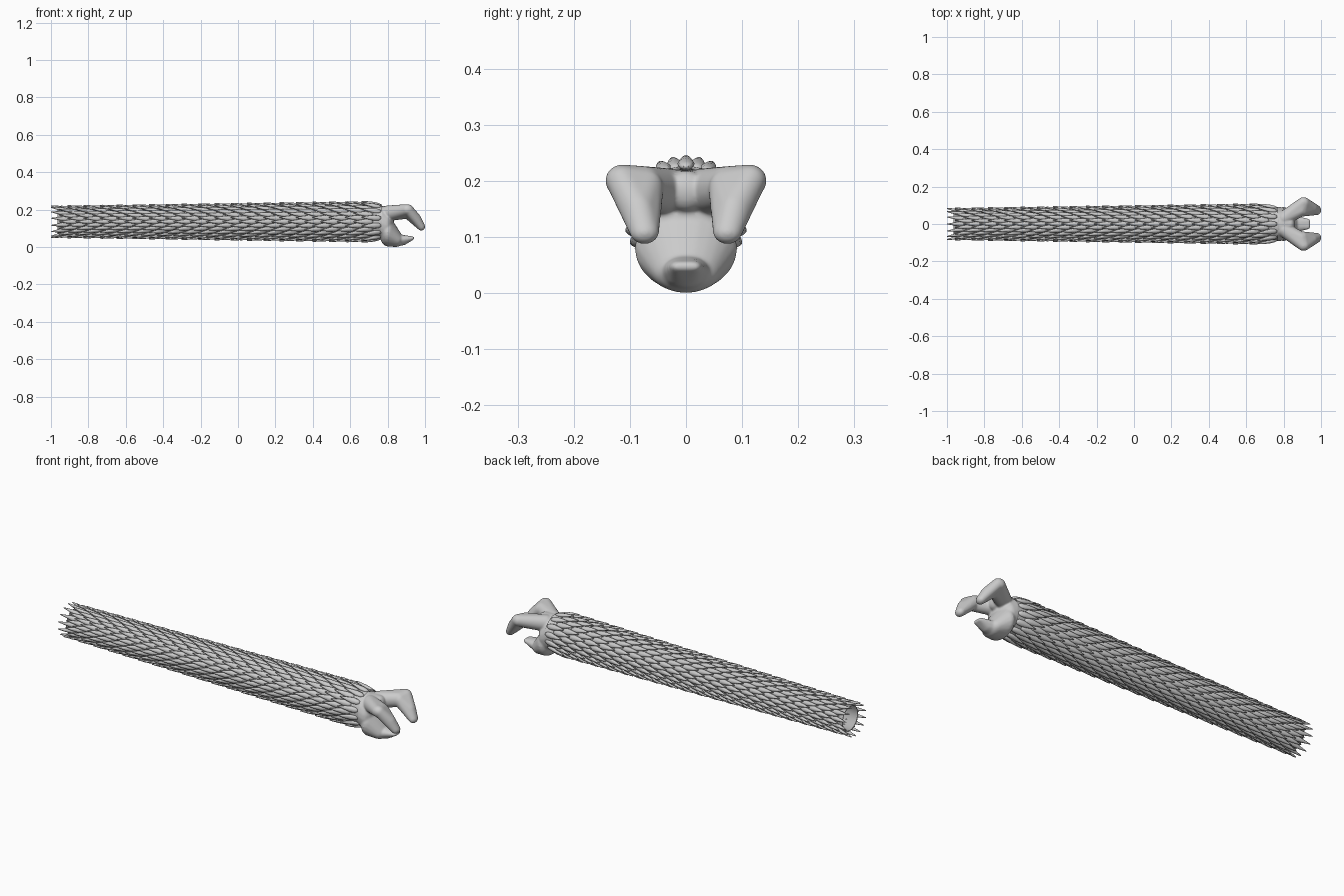
import bpy, bmesh, math
from mathutils import Vector

if "Cube" in bpy.data.objects:
    bpy.data.objects.remove(bpy.data.objects["Cube"])

CZ = 0.135            # height of the body axis
X0, X1 = -0.965, 0.77  # tube ends


def tube_radius(x):
    t = (x + 1) / 1.75
    return 0.066 + 0.025 * t


def finish(bm, name, angle=40):
    bmesh.ops.recalc_face_normals(bm, faces=bm.faces)
    me = bpy.data.meshes.new(name)
    bm.to_mesh(me)
    bm.free()
    ob = bpy.data.objects.new(name, me)
    bpy.context.collection.objects.link(ob)
    for p in me.polygons:
        p.use_smooth = True
    return ob


# Hollow body tube, open at the tail
bm = bmesh.new()
N = 42
rings = []
for x, dr in [(X1, 0), (0.2, 0), (-0.4, 0), (X0, 0), (X0, -0.006), (0.6, -0.006)]:
    r = tube_radius(x) + dr
    rings.append([bm.verts.new((x, r * math.sin(2 * math.pi * i / N),
                                CZ + r * math.cos(2 * math.pi * i / N))) for i in range(N)])
for a, b in zip(rings, rings[1:]):
    for i in range(N):
        j = (i + 1) % N
        bm.faces.new((a[i], a[j], b[j], b[i]))
bm.faces.new(rings[-1])
finish(bm, "body_tube")

# Overlapping pointed scales in staggered rings, swept toward the tail
bm = bmesh.new()
PER, ROWS, LENGTH, SIDES = 14, 39, 0.105, 8
# fraction along scale, half width, half thickness, lift above the tube
SECTIONS = [(0.0, 0.006, 0.003, -0.001), (0.12, 0.0135, 0.008, 0.001),
            (0.35, 0.0155, 0.010, 0.005), (0.62, 0.0105, 0.008, 0.011),
            (0.85, 0.0055, 0.005, 0.016), (1.0, 0.002, 0.002, 0.019)]
for row in range(ROWS):
    base = 0.765 - row * (0.765 - LENGTH + 1.0) / (ROWS - 1)
    k = 0.8 + 0.2 * (base + 1) / 1.75
    for n in range(PER):
        a = 2 * math.pi * (n + 0.5 * (row % 2)) / PER
        out = Vector((0, math.sin(a), math.cos(a)))
        side = Vector((0, math.cos(a), -math.sin(a)))
        prev = None
        for f, w, h, lift in SECTIONS:
            x = base - LENGTH * f
            c = Vector((x, 0, CZ)) + out * (tube_radius(x) + lift)
            ring = []
            for s in range(SIDES):
                t = 2 * math.pi * s / SIDES
                ring.append(bm.verts.new(c + side * (w * k * math.cos(t)) + out * (h * math.sin(t))))
            if prev:
                for s in range(SIDES):
                    u = (s + 1) % SIDES
                    bm.faces.new((prev[s], prev[u], ring[u], ring[s]))
            else:
                bm.faces.new(ring)
            prev = ring
        bm.faces.new(prev)
finish(bm, "body_scales")

# Head: hulls around ellipsoids, fused and smoothed
head = bmesh.new()


def hull(blobs, mirror=False):
    for sgn in ((1, -1) if mirror else (1,)):
        pts = []
        for x, y, z, rx, ry, rz in blobs:
            tmp = bmesh.new()
            bmesh.ops.create_icosphere(tmp, subdivisions=3, radius=1)
            pts += [Vector((x + v.co.x * rx, sgn * (y + v.co.y * ry), z + v.co.z * rz)) for v in tmp.verts]
            tmp.free()
        tmp = bmesh.new()
        for p in pts:
            tmp.verts.new(p)
        bmesh.ops.convex_hull(tmp, input=tmp.verts)
        bmesh.ops.delete(tmp, geom=[v for v in tmp.verts if not v.link_faces], context='VERTS')
        bmesh.ops.recalc_face_normals(tmp, faces=tmp.faces)
        me = bpy.data.meshes.new("hull_part")
        tmp.to_mesh(me)
        tmp.free()
        head.from_mesh(me)
        bpy.data.meshes.remove(me)


# skull and throat
hull([(0.765, 0, 0.13, 0.02, 0.092, 0.092), (0.79, 0, 0.115, 0.045, 0.09, 0.09)])
# lower jaw bowl and its beak
hull([(0.80, 0, 0.08, 0.045, 0.092, 0.077), (0.845, 0, 0.04, 0.04, 0.062, 0.04)])
hull([(0.845, 0, 0.036, 0.03, 0.05, 0.034), (0.885, 0, 0.032, 0.02, 0.034, 0.022),
      (0.93, 0.013, 0.047, 0.013, 0.015, 0.01), (0.93, -0.013, 0.047, 0.013, 0.015, 0.01)])
# upper jaw roof
hull([(0.79, 0, 0.175, 0.04, 0.07, 0.045), (0.835, 0, 0.182, 0.025, 0.04, 0.036)])
# flared upper lobes
hull([(0.80, 0.03, 0.18, 0.035, 0.04, 0.042), (0.895, 0.075, 0.188, 0.03, 0.035, 0.038),
      (0.905, 0.115, 0.2, 0.03, 0.029, 0.029)], mirror=True)
# hooked lobe tips
hull([(0.91, 0.114, 0.2, 0.028, 0.029, 0.028), (0.905, 0.07, 0.185, 0.025, 0.03, 0.035),
      (0.955, 0.085, 0.148, 0.025, 0.03, 0.03), (0.98, 0.074, 0.108, 0.021, 0.026, 0.021)], mirror=True)
ob = finish(head, "head_jaws")
m = ob.modifiers.new("fuse", 'REMESH')
m.mode = 'VOXEL'
m.voxel_size = 0.004
m.use_smooth_shade = True
m = ob.modifiers.new("soften", 'SMOOTH')
m.factor = 0.5
m.iterations = 10
